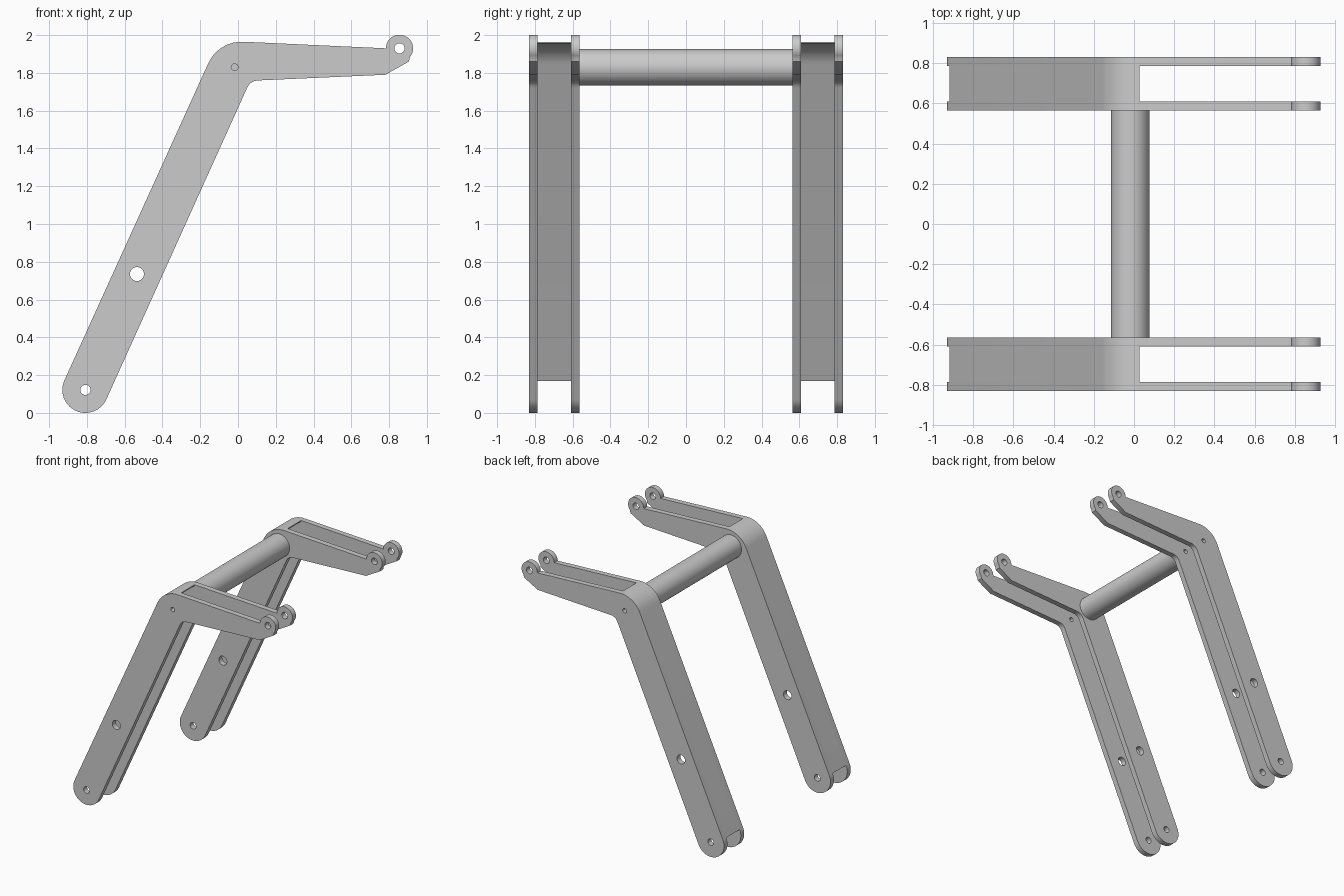
import bpy, bmesh
from math import cos, sin, radians
from mathutils import Matrix, Vector

if "Cube" in bpy.data.objects:
    bpy.data.objects.remove(bpy.data.objects["Cube"])

FOOT, BEND, TIP = (-0.808, 0.122), (0.02, 1.77), (0.855, 1.93)
PIVOT = (-0.018, 1.83)


def arc(c, r, a0, a1, n):
    return [(c[0] + r * cos(radians(a0 + (a1 - a0) * i / n)),
             c[1] + r * sin(radians(a0 + (a1 - a0) * i / n))) for i in range(n + 1)]


def fillet(p, q, s, n=6):
    p, q, s = Vector(p), Vector(q), Vector(s)
    return [tuple(p * (1 - t)**2 + q * 2 * t * (1 - t) + s * t * t)
            for t in (i / n for i in range(n + 1))]


def extrude(name, loops, y0, y1):
    """Fill x-z outlines (first is the outside, others holes) from y0 to y1."""
    cu = bpy.data.curves.new(name, 'CURVE')
    cu.dimensions = '2D'
    cu.fill_mode = 'BOTH'
    cu.extrude = (y1 - y0) / 2
    for pts in loops:
        sp = cu.splines.new('POLY')
        sp.points.add(len(pts) - 1)
        for p, (x, z) in zip(sp.points, pts):
            p.co = (x, z, 0, 1)
        sp.use_cyclic_u = True
    tmp = bpy.data.objects.new(name + "_outline", cu)
    bpy.context.collection.objects.link(tmp)
    bpy.context.view_layer.update()
    dg = bpy.context.evaluated_depsgraph_get()
    me = bpy.data.meshes.new_from_object(tmp.evaluated_get(dg))
    bpy.data.objects.remove(tmp)
    bm = bmesh.new()
    bm.from_mesh(me)
    bmesh.ops.transform(bm, verts=bm.verts,
                        matrix=Matrix.Translation((0, (y0 + y1) / 2, 0)) @ Matrix.Rotation(radians(90), 4, 'X'))
    bmesh.ops.remove_doubles(bm, verts=bm.verts, dist=1e-5)
    bmesh.ops.recalc_face_normals(bm, faces=bm.faces)
    bm.to_mesh(me)
    bm.free()
    ob = bpy.data.objects.new(name, me)
    bpy.context.collection.objects.link(ob)
    bpy.ops.object.select_all(action='DESELECT')
    ob.select_set(True)
    bpy.context.view_layer.objects.active = ob
    bpy.ops.object.shade_smooth_by_angle(angle=radians(30))
    return ob


# Side plate outline with its pin holes
outline = (arc(FOOT, 0.122, 155.5, 335.5, 28)
           + fillet((0.048, 1.72), (0.065, 1.757), (0.105, 1.76))
           + [(0.78, 1.79), (0.905, 1.86)]
           + arc(TIP, 0.072, -40, 180, 28)
           + arc(BEND, 0.195, 87.5, 155.5, 14))
holes = [arc(c, r, 0, 345, 23) for c, r in
         ((FOOT, 0.027), ((-0.535, 0.735), 0.037), (PIVOT, 0.018), (TIP, 0.027))]

# Thin web closing the back of each leg and wrapping over the bend
T = 0.01
foot_out = arc(FOOT, 0.122, 155.5, 155.5, 1)[0]
foot_in = arc(FOOT, 0.122 - T, 155.5, 155.5, 1)[0]
web = ([foot_out] + arc(BEND, 0.195, 155.5, 87.5, 14)
       + arc(BEND, 0.195 - T, 87.5, 155.5, 14) + [foot_in])

for side, s in (("front", -1), ("back", 1)):
    for part, loops, a, b in (("outer_plate", [outline] + holes, 0.785, 0.83),
                              ("inner_plate", [outline] + holes, 0.565, 0.61),
                              ("leg_web", [web], 0.61, 0.785)):
        extrude(f"{side}_{part}", loops, min(s * a, s * b), max(s * a, s * b))

# Round cross tube joining the two arms at the bend
extrude("cross_tube", [arc(PIVOT, 0.096, 0, 352.5, 47)], -0.565, 0.565)
